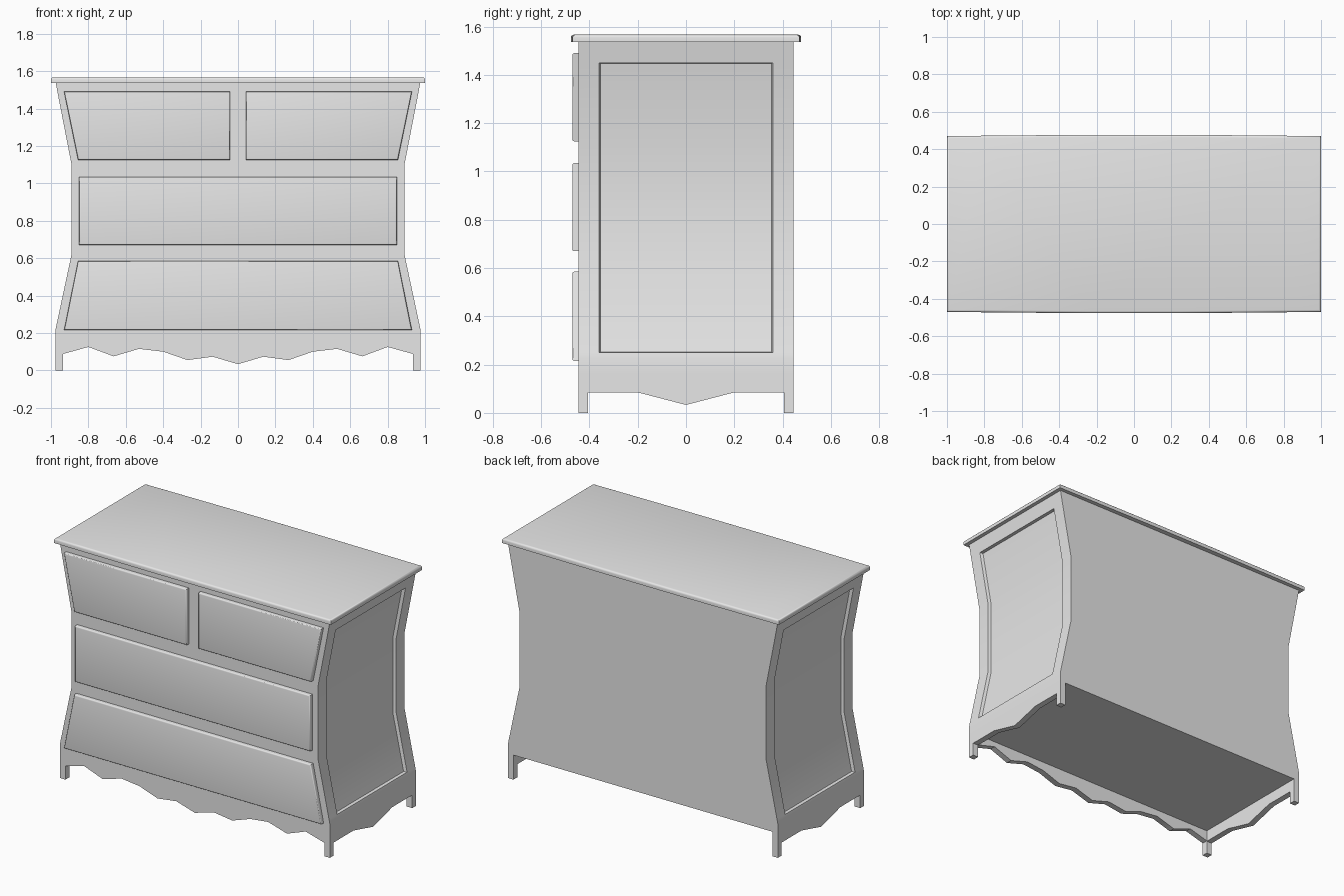
import bpy, bmesh, math

cube = bpy.data.objects.get("Cube")
if cube:
    bpy.data.objects.remove(cube, do_unlink=True)

paint = bpy.data.materials.new("light_grey_paint")
paint.use_nodes = True
GREY = (0.8, 0.8, 0.8, 1)
paint.diffuse_color = GREY
paint.node_tree.nodes["Principled BSDF"].inputs["Base Color"].default_value = GREY

DEPTH = 0.445     # half depth of the carcass
WIDE = 0.975      # half width at feet and top
WAIST = 0.89      # half width at the middle
FLOOR = 0.16      # underside of the carcass
UNDER_TOP = 1.54
LEG = 0.04


def finish(name, bm):
    bmesh.ops.recalc_face_normals(bm, faces=bm.faces)
    mesh = bpy.data.meshes.new(name)
    bm.to_mesh(mesh)
    bm.free()
    mesh.materials.append(paint)
    obj = bpy.data.objects.new(name, mesh)
    bpy.context.collection.objects.link(obj)
    bpy.ops.object.select_all(action='DESELECT')
    obj.select_set(True)
    bpy.context.view_layer.objects.active = obj
    bpy.ops.object.shade_smooth_by_angle(angle=math.radians(35))
    return obj


def prism(name, outline, place, near, far, bevel=0):
    """Extrude an outline from near to far, rounding the rim at far."""
    bm = bmesh.new()
    a = [bm.verts.new(place(u, v, near)) for u, v in outline]
    b = [bm.verts.new(place(u, v, far)) for u, v in outline]
    bm.faces.new(a)
    rim = bm.faces.new(b)
    for i in range(len(a)):
        bm.faces.new((a[i - 1], a[i], b[i], b[i - 1]))
    bmesh.ops.recalc_face_normals(bm, faces=bm.faces)
    if bevel:
        bmesh.ops.bevel(bm, geom=list(rim.edges), offset=bevel, segments=3,
                        profile=0.5, affect='EDGES')
    return finish(name, bm)


def facing_front(u, v, d):
    return (u, d, v)


def facing_side(u, v, d):
    return (d, u, v)


def facing_up(u, v, d):
    return (u, v, d)


def mirrored(half):
    """Complete an outline running from the outside in to the centre point."""
    return half + [(-u, v) for u, v in reversed(half[:-1])]


# Carcass with waisted sides and recessed side panels
profile = [(FLOOR, WIDE), (0.22, WIDE), (0.25, 0.969), (0.62, WAIST),
           (1.1, WAIST), (1.45, 0.958), (UNDER_TOP, WIDE)]
columns = [-DEPTH, -0.36, 0.36, DEPTH]
bm = bmesh.new()
grids, panels = [], []
for side in (-1, 1):
    grid = [[bm.verts.new((side * x, y, z)) for y in columns] for z, x in profile]
    panel = []
    for i in range(len(profile) - 1):
        for j in range(3):
            quad = [grid[i][j], grid[i][j + 1], grid[i + 1][j + 1], grid[i + 1][j]]
            face = bm.faces.new(quad)
            if j == 1 and 2 <= i <= 4:
                panel.append(face)
    grids.append(grid)
    panels.append(panel)
right, left = grids
for j in (0, -1):
    bm.faces.new([row[j] for row in right] + [row[j] for row in reversed(left)])
for i in (0, -1):
    bm.faces.new(right[i] + left[i][::-1])
bmesh.ops.recalc_face_normals(bm, faces=bm.faces)
for panel in panels:
    bmesh.ops.inset_region(bm, faces=panel, thickness=0.006, depth=-0.02,
                           use_even_offset=True)
finish("carcass", bm)

# Scalloped front apron with the front legs
inner = WIDE - LEG
scallops = [(WIDE, FLOOR), (WIDE, 0), (inner, 0), (inner, 0.088), (0.8, 0.125),
            (0.665, 0.075), (0.53, 0.115), (0.4, 0.1), (0.27, 0.055),
            (0.135, 0.073), (0, 0.033)]
prism("front_apron", mirrored(scallops), facing_front, -DEPTH + LEG, -DEPTH)

# Side aprons with the back legs
back_inner = DEPTH - LEG
side_outline = [(-back_inner, FLOOR), (-back_inner, 0.085), (-0.2, 0.085),
                (0, 0.033), (0.2, 0.085), (back_inner, 0.085),
                (back_inner, 0), (DEPTH, 0), (DEPTH, FLOOR)]
for label, side in (("right", -1), ("left", 1)):
    prism(label + "_apron", side_outline, facing_side, side * inner, side * WIDE)

# Drawer fronts
drawer_back, drawer_face, soft = -DEPTH + 0.005, -0.471, 0.008
for label, side in (("right", -1), ("left", 1)):
    upper = [(side * u, v) for u, v in
             ((0.042, 1.125), (0.855, 1.125), (0.93, 1.49), (0.042, 1.49))]
    prism("upper_drawer_" + label, upper, facing_front, drawer_back, drawer_face, soft)
for label, low, low_w, high, high_w in (("middle_drawer", 0.67, 0.85, 1.035, 0.85),
                                        ("lower_drawer", 0.215, 0.93, 0.585, 0.855)):
    outline = [(-low_w, low), (low_w, low), (high_w, high), (-high_w, high)]
    prism(label, outline, facing_front, drawer_back, drawer_face, soft)

# Slightly bowed top with a rounded rim
bow = [(-1, 0.47), (-0.8, 0.472), (-0.25, 0.477), (0.25, 0.477), (0.8, 0.472), (1, 0.47)]
top = bow + [(u, -v) for u, v in reversed(bow)]
prism("table_top", top, facing_up, UNDER_TOP - 0.003, 1.567, 0.012)
